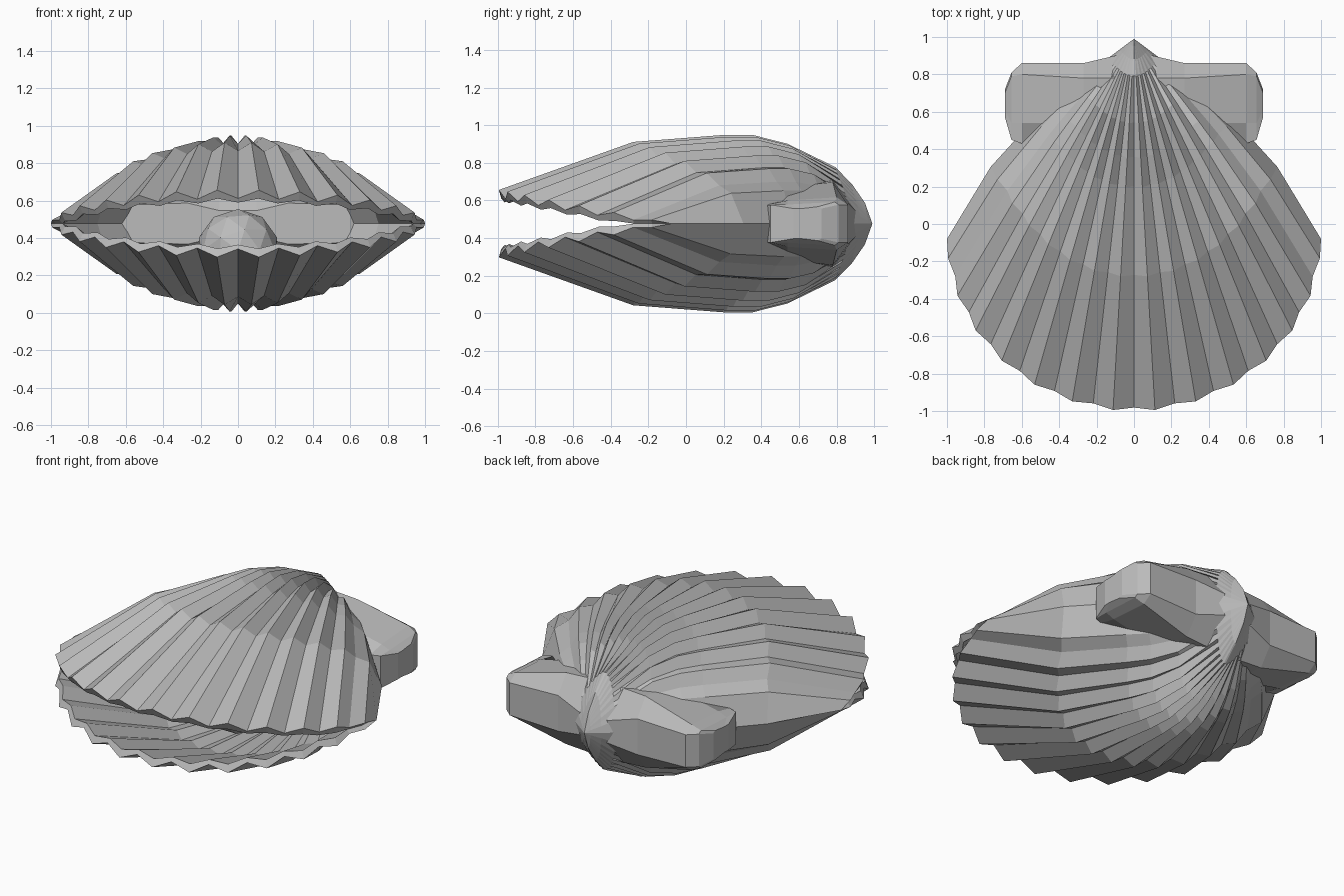
import bpy, bmesh, math
from mathutils import Matrix

cube = bpy.data.objects.get("Cube")
if cube:
    bpy.data.objects.remove(cube, do_unlink=True)

MID_Z = 0.477          # plane where the two valves meet
APEX_Y = 0.99
SEGMENTS = 28          # alternating valleys and ridges
FLUTE = 0.045          # depth of the valleys

grey = bpy.data.materials.new("shell_grey")
grey.use_nodes = True
grey.diffuse_color = (0.5, 0.5, 0.5, 1)
grey.node_tree.nodes["Principled BSDF"].inputs["Base Color"].default_value = (0.5, 0.5, 0.5, 1)


def make_object(name, bm):
    mesh = bpy.data.meshes.new(name)
    bm.to_mesh(mesh)
    bm.free()
    mesh.materials.append(grey)
    obj = bpy.data.objects.new(name, mesh)
    bpy.context.collection.objects.link(obj)


# Distance along a rib (0 hinge, 1 lip) and dome height there
LEVELS = [(0.02, 0.11), (0.055, 0.21), (0.1, 0.305), (0.227, 0.425),
          (0.32, 0.472), (0.4, 0.472), (0.64, 0.435), (1, 0.18)]


def rib_point(i, t, height, inner):
    angle = math.pi * (i / SEGMENTS - 0.5)
    side = abs(i / SEGMENTS * 2 - 1)
    edge = i in (0, SEGMENTS)
    valley = i % 2 == 0 and not edge
    radius = (0.98 if valley else 1) - 0.02 * inner
    rim_x = radius * math.sin(angle)
    rim_y = -0.08 - 0.92 * radius * math.cos(angle)
    x = rim_x * (t + 0.14 * side ** 4 * math.sin(math.pi * t))
    y = APEX_Y + (rim_y - APEX_Y) * t
    # Tent-shaped beak at the hinge, rounding into a dome
    dome = min(1, t / 0.2)
    spread = math.cos(angle) if t == 1 else (1 - side ** (1 + dome)) ** (0.8 - 0.3 * dome)
    z = height * spread
    if valley:
        z -= (0.5 if inner else 1) * FLUTE * (1 - side ** 4) * min(1, max(0, (t - 0.08) / 0.14))
    if inner:
        z -= FLUTE
        y -= 0.03 * (1 - t)
    return x, y, 0 if edge else max(z, 0 if inner else 0.005)


# Fluted valve, mirrored for the lower half
def make_valve(name, up):
    bm = bmesh.new()

    def skin(inner):
        apex = bm.verts.new((0, APEX_Y - 0.03 * inner, MID_Z))
        ribs = []
        for i in range(SEGMENTS + 1):
            points = [rib_point(i, t, height, inner) for t, height in LEVELS]
            ribs.append([apex] + [bm.verts.new((x, y, MID_Z + up * z)) for x, y, z in points])
        for a, b in zip(ribs, ribs[1:]):
            bm.faces.new([apex, a[1], b[1]])
            for k in range(1, len(LEVELS)):
                bm.faces.new([a[k], a[k + 1], b[k + 1], b[k]])
        # Open border: down one side edge, around the lip, up the other edge
        return ribs[0][:-1] + [rib[-1] for rib in ribs] + ribs[-1][-2:0:-1]

    outer, inside = skin(False), skin(True)
    for k in range(len(outer)):
        bm.faces.new([outer[k - 1], outer[k], inside[k], inside[k - 1]])
    bmesh.ops.recalc_face_normals(bm, faces=bm.faces)
    make_object(name, bm)


make_valve("upper_valve", 1)
make_valve("lower_valve", -1)

# Hinge bar whose ends taper into the two ears:
# x, front y, back y, edge half height, crown front y, crown back y, crown half height
HALF = [(0.69, 0.57, 0.72, 0.08, 0.61, 0.70, 0.09),
        (0.655, 0.45, 0.81, 0.10, 0.54, 0.79, 0.115),
        (0.6, 0.43, 0.86, 0.10, 0.54, 0.80, 0.14),
        (0.27, 0.43, 0.86, 0.11, 0.54, 0.78, 0.22),
        (0.1, 0.43, 0.90, 0.07, 0.54, 0.78, 0.23)]


def ear_ring(bm, side, x, front, back, edge, crown_front, crown_back, crown):
    upper = [(front, edge), (crown_front, crown * 0.88), (crown_back, crown), (back, edge)]
    outline = upper + [(y, -z) for y, z in upper[::-1]]
    return [bm.verts.new((side * x, y, MID_Z + z)) for y, z in outline]


bm = bmesh.new()
rings = [ear_ring(bm, -1, *row) for row in HALF] + [ear_ring(bm, 1, *row) for row in HALF[::-1]]
for a, b in zip(rings, rings[1:]):
    for k in range(len(a)):
        bm.faces.new([a[k - 1], a[k], b[k], b[k - 1]])
bm.faces.new(rings[0])
bm.faces.new(rings[-1])
bmesh.ops.recalc_face_normals(bm, faces=bm.faces)
make_object("hinge_ears", bm)

# Faceted pearl resting in the lower valve
bm = bmesh.new()
place = Matrix.Translation((0, 0, 0.335)) @ Matrix.Rotation(math.pi / 2, 4, "X")
bmesh.ops.create_icosphere(bm, subdivisions=2, radius=0.22, matrix=place)
make_object("pearl", bm)
